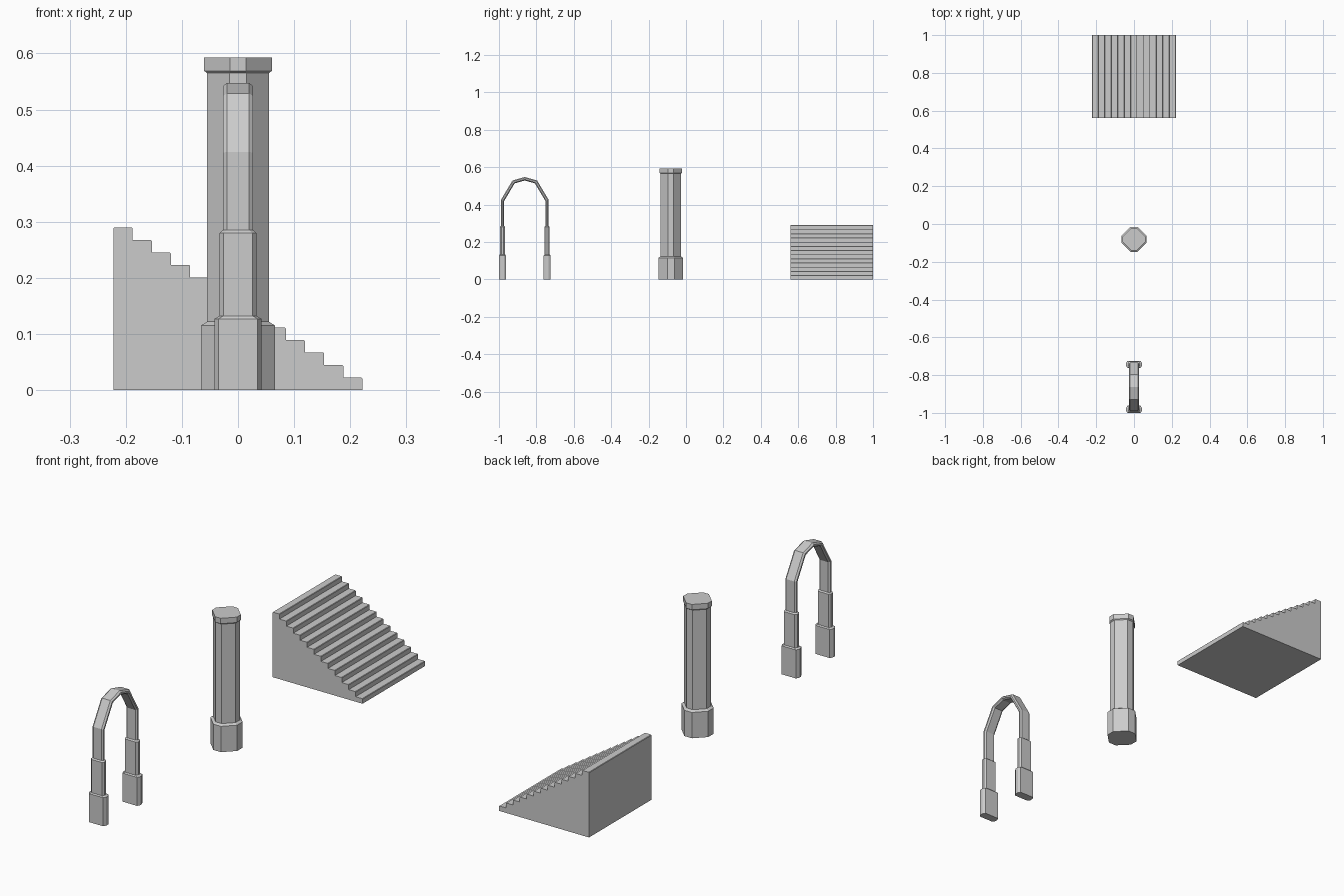
import bpy, bmesh
from mathutils import Vector

if "Cube" in bpy.data.objects:
    bpy.data.objects.remove(bpy.data.objects["Cube"])


def make_object(name, bm):
    bmesh.ops.recalc_face_normals(bm, faces=bm.faces)
    mesh = bpy.data.meshes.new(name)
    bm.to_mesh(mesh)
    bm.free()
    ob = bpy.data.objects.new(name, mesh)
    bpy.context.collection.objects.link(ob)
    return ob


def loft(name, rings):
    """Skin a list of equal-length point rings and cap both ends."""
    bm = bmesh.new()
    rows = [[bm.verts.new(p) for p in ring] for ring in rings]
    n = len(rows[0])
    for a, b in zip(rows, rows[1:]):
        for i in range(n):
            j = (i + 1) % n
            bm.faces.new((a[i], a[j], b[j], b[i]))
    bm.faces.new(rows[0])
    bm.faces.new(rows[-1])
    return make_object(name, bm)


def octagon(w, t, fw, ft):
    """Rectangle of half sizes w, t with corners cut to flats fw, ft."""
    return [(w, -ft), (w, ft), (fw, t), (-fw, t),
            (-w, ft), (-w, -ft), (-fw, -t), (fw, -t)]


# Staircase: stepped profile extruded along y, with softened tread edges
steps, half, height = 13, 0.222, 0.29
run, rise = 2 * half / steps, height / steps
profile = [(-half, 0), (half, 0)]
for i in range(steps):
    x = half - i * run
    profile += [(x, (i + 1) * rise), (x - run, (i + 1) * rise)]
bm = bmesh.new()
face = bm.faces.new([bm.verts.new((x, 0.56, z)) for x, z in profile])
ext = bmesh.ops.extrude_face_region(bm, geom=[face])
bmesh.ops.translate(bm, vec=(0, 0.44, 0),
                    verts=[v for v in ext["geom"] if isinstance(v, bmesh.types.BMVert)])
stairs = make_object("staircase", bm)
bm = bmesh.new()
bm.from_mesh(stairs.data)
noses = [e for e in bm.edges
         if abs(e.verts[0].co.y - e.verts[1].co.y) > 0.1
         and e.verts[0].co.z > 0.001 and e.is_convex]
bmesh.ops.bevel(bm, geom=noses, offset=0.002, segments=1, affect='EDGES')
bm.to_mesh(stairs.data)
bm.free()

# Pillar: plinth, shaft and cap as one octagonal loft (half width, flat, height)
pillar = [(0.066, 0.019, 0), (0.066, 0.019, 0.115), (0.055, 0.015, 0.122),
          (0.055, 0.015, 0.565), (0.0605, 0.014, 0.569), (0.0605, 0.014, 0.593)]
loft("pillar", [[(x, y - 0.081, z) for x, y in octagon(w, w, f, f)]
                for w, f, z in pillar])

# Archway: right half of the path (offset from centre, height, half width, half thickness)
arch_half = [(0.119, 0, 0.042, 0.019), (0.119, 0.127, 0.042, 0.019),
             (0.119, 0.132, 0.033, 0.0145), (0.119, 0.28, 0.033, 0.0145),
             (0.119, 0.285, 0.027, 0.009), (0.119, 0.422, 0.027, 0.009),
             (0.060, 0.521, 0.027, 0.009)]
path = (arch_half + [(0, 0.538, 0.027, 0.009)]
        + [(-d, z, w, t) for d, z, w, t in reversed(arch_half)])
rings = []
for i, (d, z, w, t) in enumerate(path):
    here = Vector((d, z))
    before = Vector(path[i - 1][:2]) if i else None
    after = Vector(path[i + 1][:2]) if i + 1 < len(path) else None
    tin = (here - before).normalized() if before else (after - here).normalized()
    tout = (after - here).normalized() if after else tin
    tangent = (tin + tout).normalized()
    normal = Vector((tangent.y, -tangent.x)) / tangent.dot(tin)
    rings.append([(x, -0.862 + d + s * normal.x, z + s * normal.y)
                  for x, s in octagon(w, t, w - 0.007, t * 0.4)])
loft("archway", rings)
